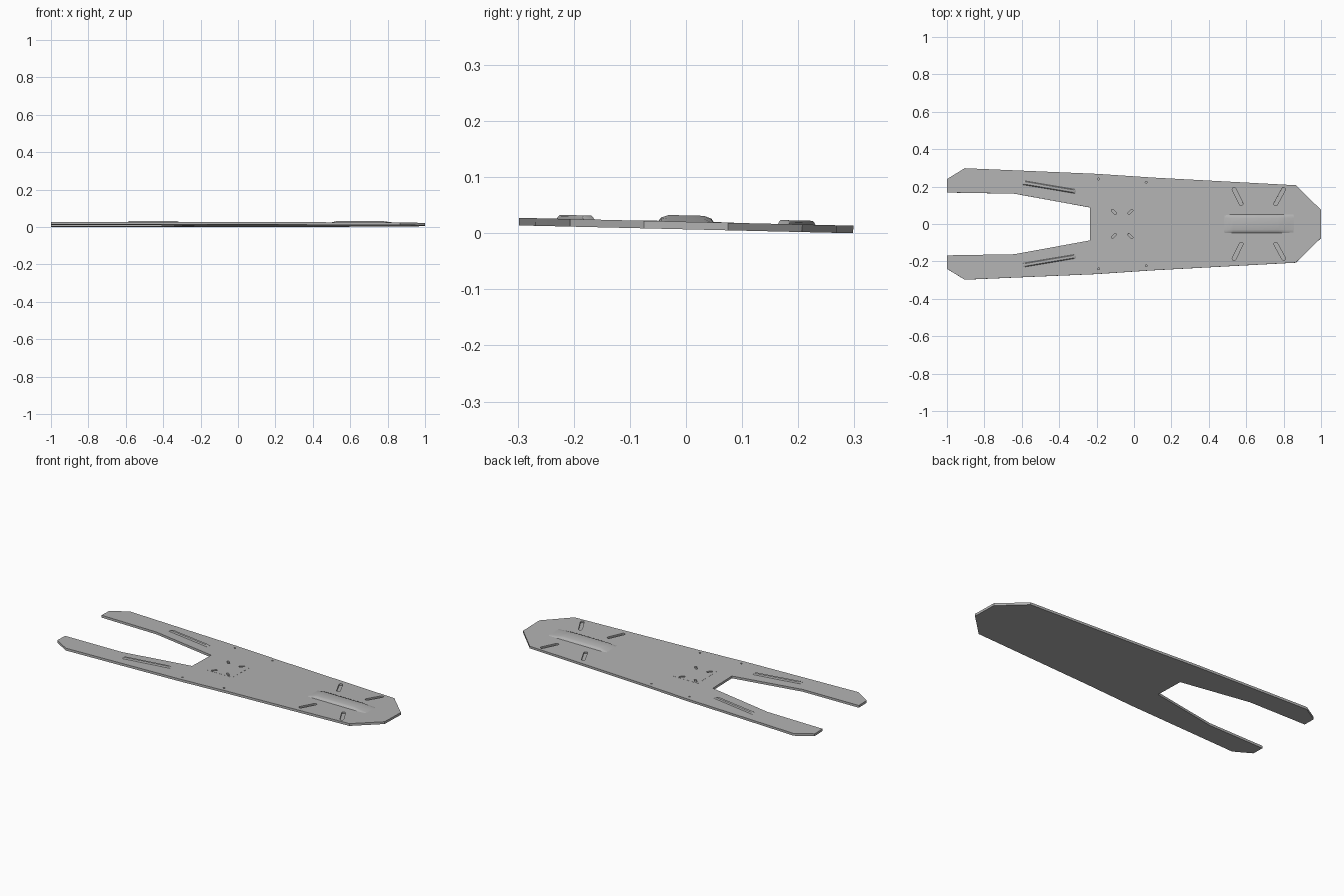
import bpy, bmesh
from math import atan2, cos, sin, pi
from mathutils import Matrix, Vector

cube = bpy.data.objects.get("Cube")
if cube:
    bpy.data.objects.remove(cube, do_unlink=True)

THICK = 0.0135
TILT = Matrix.Translation((0, 0, 0.007)) @ Matrix.Rotation(-0.0235, 4, 'X')

grey = bpy.data.materials.new("plain grey")
grey.use_nodes = True
colour = (0.45, 0.45, 0.45, 1)
grey.diffuse_color = colour
grey.node_tree.nodes["Principled BSDF"].inputs["Base Color"].default_value = colour


def make_object(name, bm):
    bmesh.ops.recalc_face_normals(bm, faces=bm.faces[:])
    mesh = bpy.data.meshes.new(name)
    bm.to_mesh(mesh)
    bm.free()
    mesh.materials.append(grey)
    obj = bpy.data.objects.new(name, mesh)
    bpy.context.collection.objects.link(obj)
    return obj


def add_prism(bm, points, z0, z1):
    face = bm.faces.new([bm.verts.new((x, y, z0)) for x, y in points])
    top = bmesh.ops.extrude_face_region(bm, geom=[face])["geom"]
    bmesh.ops.translate(bm, vec=(0, 0, z1 - z0),
                        verts=[v for v in top if isinstance(v, bmesh.types.BMVert)])


def slot_outline(a, b, radius, steps=6):
    """Round-ended slot between two points."""
    angle = atan2(b[1] - a[1], b[0] - a[0])
    points = []
    for (x, y), start in ((b, angle - pi / 2), (a, angle + pi / 2)):
        for i in range(steps + 1):
            t = start + pi * i / steps
            points.append((x + radius * cos(t), y + radius * sin(t)))
    return points


def ridge(name, a, b, half_width, height, ramp_a, ramp_b):
    """Raised rib with rounded shoulders and ramped ends."""
    a, b = Vector(a), Vector(b)
    along = (b - a).normalized()
    side = Vector((-along.y, along.x))
    length = (b - a).length
    section = ((-1, 0), (-0.9, 0.6), (-0.62, 1), (0.62, 1), (0.9, 0.6), (1, 0))
    stations = ((0, 0), (ramp_a * 0.6, 0.6), (ramp_a, 1),
                (length - ramp_b, 1), (length - ramp_b * 0.6, 0.6), (length, 0))
    bm = bmesh.new()
    rings = []
    for d, h in stations:
        ring = []
        for s, k in section:
            p = a + along * d + side * s * half_width
            ring.append(bm.verts.new((p.x, p.y, THICK - 0.0005 + k * h * height)))
        rings.append(ring)
    for r, q in zip(rings, rings[1:]):
        for i in range(len(r) - 1):
            bm.faces.new((r[i], r[i + 1], q[i + 1], q[i]))
    return make_object(name, bm)


# Forked plate: one half outline, mirrored across the centre line
half = [(-0.235, 0.088), (-0.64, 0.162), (-1, 0.168), (-1, 0.24), (-0.905, 0.298),
        (-0.2, 0.268), (0.1, 0.248), (0.865, 0.207), (1, 0.075)]
bm = bmesh.new()
add_prism(bm, half + [(x, -y) for x, y in reversed(half)], 0, THICK)
plate = make_object("forked_plate", bm)

# Thin square mounting pad
bm = bmesh.new()
pad_x = -0.057
add_prism(bm, [(pad_x - 0.08, -0.085), (pad_x + 0.08, -0.085),
               (pad_x + 0.08, 0.085), (pad_x - 0.08, 0.085)], THICK - 0.001, THICK + 0.0006)
pad = make_object("mounting_pad", bm)

# Blind slots and pin holes
bm = bmesh.new()
for s in (1, -1):
    for a, b, radius in (((0.535, 0.185), (0.573, 0.108), 0.01),
                         ((0.8, 0.185), (0.758, 0.108), 0.01),
                         ((-0.115, 0.072), (-0.1, 0.057), 0.006),
                         ((-0.012, 0.072), (-0.027, 0.057), 0.006),
                         ((-0.19, 0.24), (-0.189, 0.24), 0.005),
                         ((0.065, 0.223), (0.066, 0.223), 0.005)):
        add_prism(bm, slot_outline((a[0], a[1] * s), (b[0], b[1] * s), radius), 0.004, 0.03)
cutter = make_object("slot_cutter", bm)
cutter.hide_render = True
for obj in (plate, pad):
    mod = obj.modifiers.new("slots", 'BOOLEAN')
    mod.operation = 'DIFFERENCE'
    mod.solver = 'EXACT'
    mod.object = cutter
    with bpy.context.temp_override(object=obj, active_object=obj, selected_objects=[obj]):
        bpy.ops.object.modifier_apply(modifier=mod.name)
bpy.data.objects.remove(cutter, do_unlink=True)

# Raised ribs: a wide one at the nose, a narrow one on each prong
ribs = [ridge("nose_rib", (0.48, 0), (0.86, 0), 0.05, 0.0118, 0.05, 0.09)]
for s, label in ((1, "left"), (-1, "right")):
    name = "back_prong_rib" if s > 0 else "front_prong_rib"
    ribs.append(ridge(name, (-0.595, 0.221 * s), (-0.31, 0.173 * s), 0.011, 0.0075, 0.015, 0.015))

# Tilt everything slightly and shade
for obj in [plate, pad] + ribs:
    obj.data.transform(TILT)
for obj in ribs:
    bpy.ops.object.select_all(action='DESELECT')
    obj.select_set(True)
    bpy.context.view_layer.objects.active = obj
    bpy.ops.object.shade_smooth_by_angle(angle=0.6)
